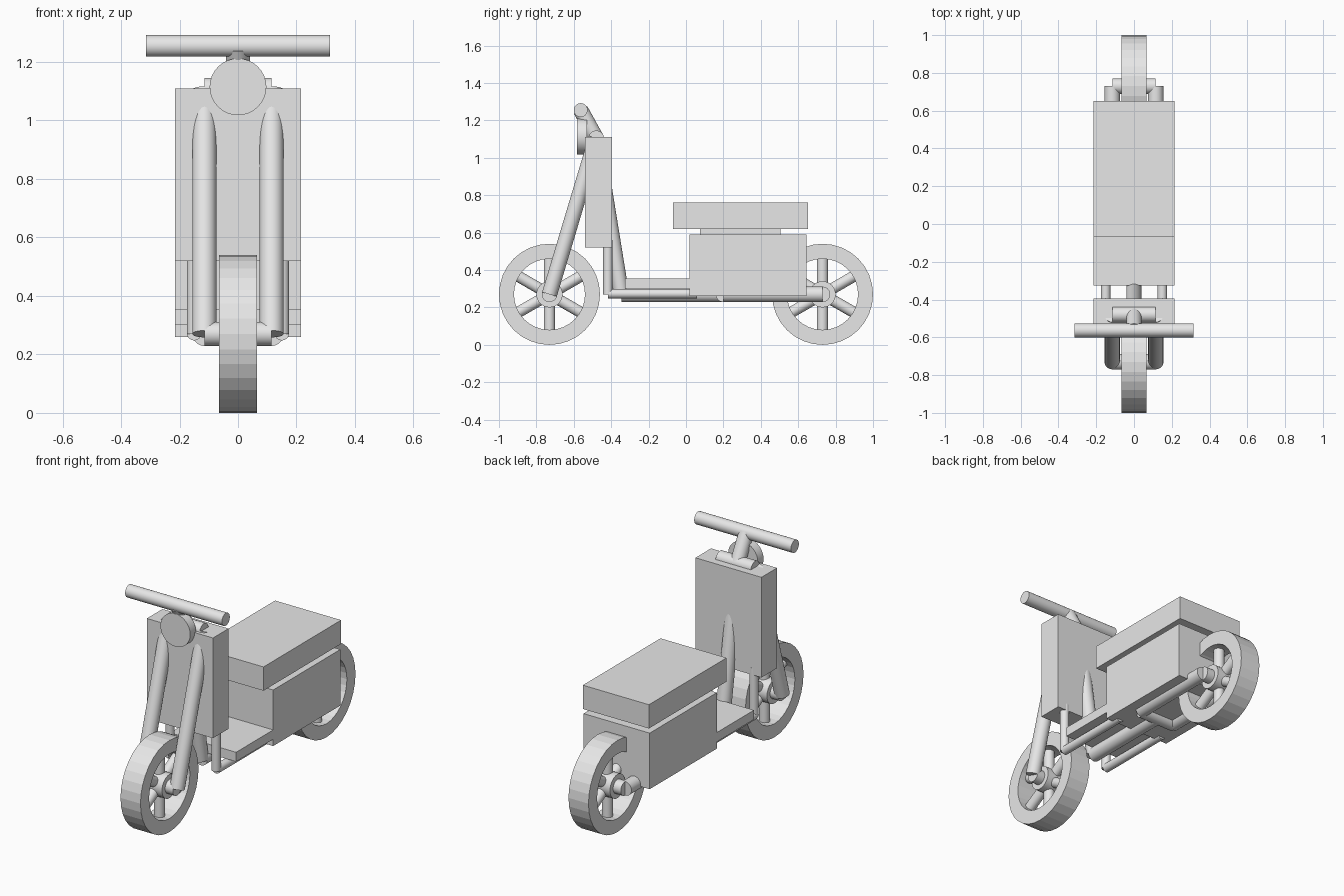
import bpy, math
from mathutils import Vector, Matrix

cube = bpy.data.objects.get("Cube")
if cube:
    bpy.data.objects.remove(cube, do_unlink=True)

grey = bpy.data.materials.new("light_grey")
grey.use_nodes = True
colour = (0.8, 0.8, 0.8, 1)
grey.diffuse_color = colour
grey.node_tree.nodes["Principled BSDF"].inputs["Base Color"].default_value = colour


def finish(name, smooth):
    ob = bpy.context.object
    ob.name = name
    ob.data.materials.append(grey)
    if smooth:
        bpy.ops.object.shade_smooth_by_angle(angle=math.radians(40))
    return ob


def box(name, half_width, y0, y1, z0, z1):
    bpy.ops.mesh.primitive_cube_add(size=1)
    ob = finish(name, False)
    ob.data.transform(Matrix.Translation((0, (y0 + y1) / 2, (z0 + z1) / 2))
                      @ Matrix.Diagonal((2 * half_width, y1 - y0, z1 - z0, 1)))
    return ob


def tube(name, start, end, radius, sides=32, smooth=True):
    a, b = Vector(start), Vector(end)
    bpy.ops.mesh.primitive_cylinder_add(vertices=sides, radius=radius, depth=(b - a).length)
    ob = finish(name, smooth)
    turn = (b - a).to_track_quat('Z', 'Y').to_matrix().to_4x4()
    ob.data.transform(Matrix.Translation((a + b) / 2) @ turn)
    return ob


def ring(name, y, z, outer, inner, half_width, sides=32):
    # rectangular profile swept round the axle
    verts, faces = [], []
    profile = [(half_width, outer), (-half_width, outer), (-half_width, inner), (half_width, inner)]
    for i in range(sides):
        a = 2 * math.pi * i / sides
        verts += [(x, y + r * math.sin(a), z + r * math.cos(a)) for x, r in profile]
        for k in range(4):
            j, n = (i + 1) % sides, (k + 1) % 4
            faces.append((4 * i + k, 4 * i + n, 4 * j + n, 4 * j + k))
    mesh = bpy.data.meshes.new(name)
    mesh.from_pydata(verts, [], faces)
    mesh.materials.append(grey)
    ob = bpy.data.objects.new(name, mesh)
    bpy.context.collection.objects.link(ob)


AXLE_Z, WHEEL_R, RIM_R, BAR = 0.27, 0.27, 0.19, 0.041
HEAD = (0, -0.48, 1.105)

# Wheels with hubs, axles and six spokes
for end, y in (("front", -0.73), ("rear", 0.73)):
    ring(end + "_tyre", y, AXLE_Z, WHEEL_R, RIM_R, 0.065)
    tube(end + "_hub", (-0.065, y, AXLE_Z), (0.065, y, AXLE_Z), 0.07)
    tube(end + "_axle", (-0.115, y, AXLE_Z), (0.115, y, AXLE_Z), BAR)
    for i in range(6):
        a = math.pi * i / 3
        reach = RIM_R + 0.01
        tube(f"{end}_spoke_{i + 1}", (0, y, AXLE_Z),
             (0, y + reach * math.sin(a), AXLE_Z + reach * math.cos(a)), 0.03, 20)

# Mirrored tubes: fork legs, rear frame rails and footboard guards
for side, s in (("left", 1), ("right", -1)):
    x, g = 0.115 * s, 0.15 * s
    tube(side + "_fork_leg", (x, -0.73, AXLE_Z), (x, HEAD[1], HEAD[2]), BAR)
    tube(side + "_rear_rail", (x, 0.2, AXLE_Z), (x, 0.73, AXLE_Z), BAR)
    tube(side + "_guard_post", (g, -0.418, 0.27), (g, -0.418, 0.56), 0.025)
    tube(side + "_guard_rail", (g, -0.418, 0.273), (g, 0.06, 0.273), 0.025)

# Central frame and steering
tube("fork_crown", (-0.115, *HEAD[1:]), (0.115, *HEAD[1:]), BAR)
tube("down_tube", HEAD, (0, -0.345, AXLE_Z), BAR)
tube("spine_tube", (0, -0.345, AXLE_Z), (0, 0.2, AXLE_Z), BAR)
tube("frame_crossbar", (-0.115, 0.2, AXLE_Z), (0.115, 0.2, AXLE_Z), BAR)
tube("steering_neck", HEAD, (0, -0.563, 1.255), BAR)
tube("handlebar", (-0.315, -0.563, 1.255), (0.315, -0.563, 1.255), 0.037)
tube("headlight", (0, -0.583, 1.115), (0, -0.53, 1.115), 0.097)

# Body panels
box("leg_shield", 0.215, -0.54, -0.395, 0.52, 1.11)
box("footboard", 0.215, -0.325, 0.03, 0.3, 0.355)
box("rear_body", 0.215, 0.02, 0.645, 0.26, 0.59)
box("seat_mount", 0.15, 0.075, 0.505, 0.58, 0.63)
box("seat", 0.215, -0.07, 0.652, 0.62, 0.76)
